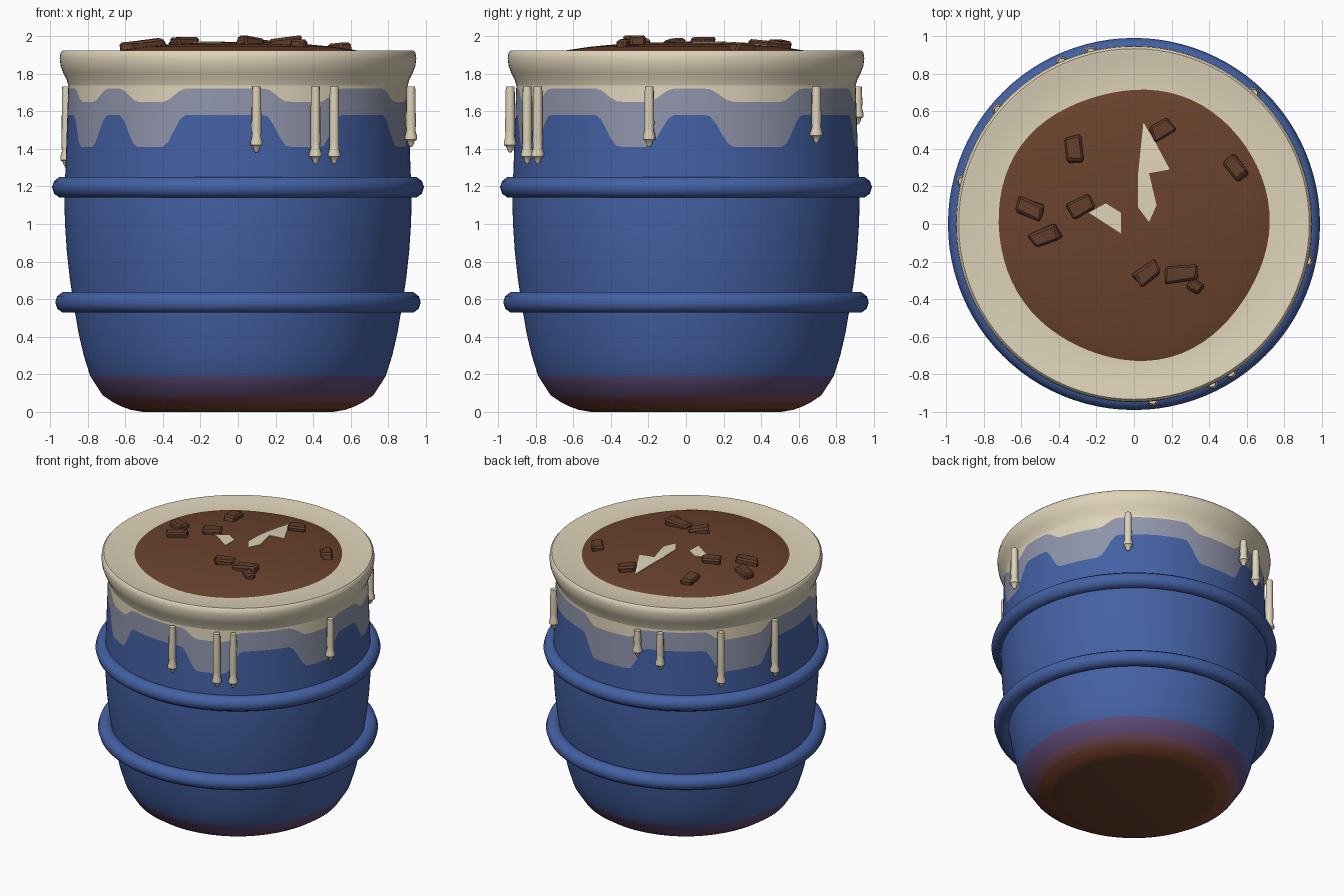
import bpy, bmesh, math, random
from mathutils import Vector, Matrix

random.seed(4)
if "Cube" in bpy.data.objects:
    bpy.data.objects.remove(bpy.data.objects["Cube"])


def make_material(name, rgb):
    col = [(c / 255 / 12.92 if c < 11 else ((c / 255 + 0.055) / 1.055) ** 2.4) for c in rgb] + [1]
    m = bpy.data.materials.new(name)
    m.use_nodes = True
    m.diffuse_color = col
    bsdf = next(n for n in m.node_tree.nodes if n.type == 'BSDF_PRINCIPLED')
    bsdf.inputs["Base Color"].default_value = col
    bsdf.inputs["Roughness"].default_value = 0.8
    return m


CREAM = make_material("cream", (222, 211, 185))
GREY = make_material("grey_blue", (143, 148, 170))
BLUE = make_material("blue", (68, 97, 164))
PLUM = make_material("plum", (98, 76, 122))
ROSE = make_material("rose_brown", (122, 76, 90))
RUST = make_material("rust", (128, 70, 48))
BROWN = make_material("chocolate", (106, 66, 45))
DARK = make_material("dark_chocolate", (98, 62, 44))
ORANGE = make_material("orange_brown", (168, 92, 60))


def finish(name, bm, mats, angle=40):
    bmesh.ops.recalc_face_normals(bm, faces=bm.faces)
    me = bpy.data.meshes.new(name)
    bm.to_mesh(me)
    bm.free()
    ob = bpy.data.objects.new(name, me)
    bpy.context.collection.objects.link(ob)
    for m in mats:
        me.materials.append(m)
    bpy.ops.object.select_all(action='DESELECT')
    ob.select_set(True)
    bpy.context.view_layer.objects.active = ob
    bpy.ops.object.shade_smooth_by_angle(angle=math.radians(angle))
    return ob


def lathe(rings, seg, bm=None):
    """rings: list of (radius, z, material); each may be a function of the angle."""
    bm = bm or bmesh.new()
    loops = []
    for r, z, _ in rings:
        loop = []
        for i in range(seg):
            a = math.tau * i / seg
            zz = z(a) if callable(z) else z
            rr = r(a, zz) if callable(r) else r
            loop.append(bm.verts.new((rr * math.sin(a), -rr * math.cos(a), zz)))
        loops.append(loop)
    for k in range(len(loops) - 1):
        lo, hi = loops[k], loops[k + 1]
        for i in range(seg):
            j = (i + 1) % seg
            bm.faces.new((lo[i], lo[j], hi[j], hi[i])).material_index = rings[k][2]
    bm.faces.new(loops[0][::-1]).material_index = rings[0][2]
    bm.faces.new(loops[-1]).material_index = rings[-1][2]
    return bm


def interp(table, x):
    for (x0, y0), (x1, y1) in zip(table, table[1:]):
        if x <= x1:
            return y0 + (y1 - y0) * (x - x0) / (x1 - x0)
    return table[-1][1]


# Barrel body with the painted runs of icing cut into its faces
WALL = [(0, .5), (.012, .57), (.03, .62), (.05, .66), (.09, .72), (.19, .785), (.3, .82),
        (.42, .848), (.55, .87), (.7, .893), (.85, .91), (1, .92), (1.15, .924),
        (1.3, .917), (1.5, .91), (1.8, .9)]
# run centre angle, half width of its flat foot, ramp width (degrees)
RUNS = [(-62, 4, 8), (-31, 5, 8), (23, 6, 8), (72, 5, 9), (115, 9, 9), (180, 9, 8), (240, 9, 8)]


def run_amount(a):
    best = 0
    for c, flat, ramp in RUNS:
        d = abs((math.degrees(a) - c + 180) % 360 - 180)
        t = min(1, max(0, 1 - (d - flat) / ramp))
        best = max(best, t * t * (3 - 2 * t))
    return best


def grey_edge(a):
    return 1.58 - .17 * run_amount(a)


def cream_edge(a):
    return 1.72 - .07 * run_amount(a)


def paint_mid(a):
    return (grey_edge(a) + cream_edge(a)) / 2


def wall_radius(a, z):
    return interp(WALL, z)


body_mats = [BROWN, RUST, ROSE, PLUM, BLUE, GREY, CREAM]
rings = []
for z, r in WALL[:-2]:
    mat = 0 if z < .012 else 1 if z < .05 else 2 if z < .09 else 3 if z < .19 else 4
    rings.append((r, z, mat))
rings += [(wall_radius, grey_edge, 5), (wall_radius, paint_mid, 5),
          (wall_radius, cream_edge, 6), (wall_radius, 1.77, 6)]
finish("barrel_body", lathe(rings, 180), body_mats)

# Thick icing lip with a shallow dished top
LIP = [(.87, 1.73), (.902, 1.735), (.912, 1.77), (.93, 1.805), (.943, 1.84), (.948, 1.88),
       (.944, 1.91), (.932, 1.922), (.915, 1.921), (.86, 1.908), (.72, 1.905)]
finish("icing_lip", lathe([(r, z, 0) for r, z in LIP], 96), [CREAM])

# Two raised hoops
for name, z, major in (("upper_hoop", 1.195, .932), ("lower_hoop", .583, .915)):
    bpy.ops.mesh.primitive_torus_add(location=(0, 0, z), major_radius=major, minor_radius=.057,
                                     major_segments=96, minor_segments=10)
    hoop = bpy.context.object
    hoop.name = name
    hoop.data.materials.append(BLUE)
    bpy.ops.object.shade_smooth_by_angle(angle=math.radians(60))

# Chocolate filling dome
DOME = [(0, 1.967), (.2, 1.965), (.35, 1.957), (.5, 1.943), (.62, 1.925), (.7, 1.912), (.735, 1.9)]


def dome_radius(scale):
    return lambda a, z: scale * (1 + .012 * math.sin(3 * a + 1) + .008 * math.sin(5 * a))


dome = [(dome_radius(r), z, 0) for r, z in DOME[:0:-1]] + [(.05, 1.967, 0)]
finish("chocolate_filling", lathe(dome, 72), [BROWN])

# Icing patches showing through the filling
PATCHES = {
    "large_icing_patch": [(.05, .54), (.11, .44), (.19, .29), (.08, .27), (.12, .1),
                          (.08, .01), (.02, .09), (.02, .25)],
    "small_icing_patch": [(-.24, .06), (-.15, .11), (-.07, .06), (-.07, -.05)],
}
for name, pts in PATCHES.items():
    bm = bmesh.new()
    bm.faces.new([bm.verts.new((x, y, 0)) for x, y in pts])
    bmesh.ops.triangulate(bm, faces=bm.faces)
    bmesh.ops.subdivide_edges(bm, edges=bm.edges, cuts=4, use_grid_fill=True)
    for v in bm.verts:
        v.co.z = interp(DOME, v.co.xy.length) + .005
    bmesh.ops.recalc_face_normals(bm, faces=bm.faces)
    if sum(f.normal.z for f in bm.faces) < 0:
        bmesh.ops.reverse_faces(bm, faces=bm.faces)
    top = bmesh.ops.extrude_face_region(bm, geom=bm.faces[:])
    for v in top["geom"]:
        if isinstance(v, bmesh.types.BMVert):
            v.co.z -= .009
    finish(name, bm, [CREAM])

# Chocolate chunks: x, y, length, width, turn in degrees
CHUNKS = [(-.32, .40, .14, .08, 95), (.15, .50, .13, .08, 30), (.54, .30, .14, .08, -50),
          (-.55, .08, .14, .09, -20), (-.28, .09, .12, .09, 25), (-.47, -.06, .16, .08, 22),
          (.07, -.26, .14, .09, 32), (.25, -.26, .18, .08, 8), (.32, -.33, .09, .06, -30)]
for n, (x, y, length, width, turn) in enumerate(CHUNKS, 1):
    bm = bmesh.new()
    bmesh.ops.create_cube(bm, size=1)
    for v in bm.verts:
        v.co += Vector((random.uniform(-.12, .12), random.uniform(-.12, .12), 0))
    bmesh.ops.scale(bm, vec=(length, width, .06), verts=bm.verts)
    bmesh.ops.bevel(bm, geom=bm.edges[:], offset=.012, segments=1, affect='EDGES')
    tilt = Matrix.Rotation(random.uniform(-.15, .15), 4, 'Y')
    z = interp(DOME, math.hypot(x, y)) + .006
    bmesh.ops.transform(bm, verts=bm.verts, matrix=Matrix.Translation((x, y, min(z, 1.964)))
                        @ Matrix.Rotation(math.radians(turn), 4, 'Z') @ tilt)
    if n == 7:
        bm.normal_update()
        worn = max(bm.faces, key=lambda f: f.normal.dot(Vector((.5, .5, .6))))
        worn.material_index = 1
    finish(f"chocolate_chunk_{n}", bm, [DARK, ORANGE], 25)

# Hanging icing drips: angle round the rim in degrees, foot height
DRIPS = [(6, 1.38), (26, 1.32), (33, 1.32), (78, 1.41), (137.5, 1.43), (194, 1.53),
         (204, 1.45), (230, 1.31), (256, 1.3)]
for n, (angle, foot) in enumerate(DRIPS, 1):
    shape = [(.006, foot), (.016, foot + .015), (.02, foot + .03), (.034, foot + .04),
             (.034, foot + .055), (.025, foot + .085), (.027, foot + .12),
             (.025, 1.69), (.023, 1.73)]
    drip = finish(f"icing_drip_{n}", lathe([(r, z, 0) for r, z in shape], 10), [CREAM], 50)
    a = math.radians(angle)
    drip.location = (.94 * math.sin(a), -.94 * math.cos(a), 0)
    drip.rotation_euler.z = a
